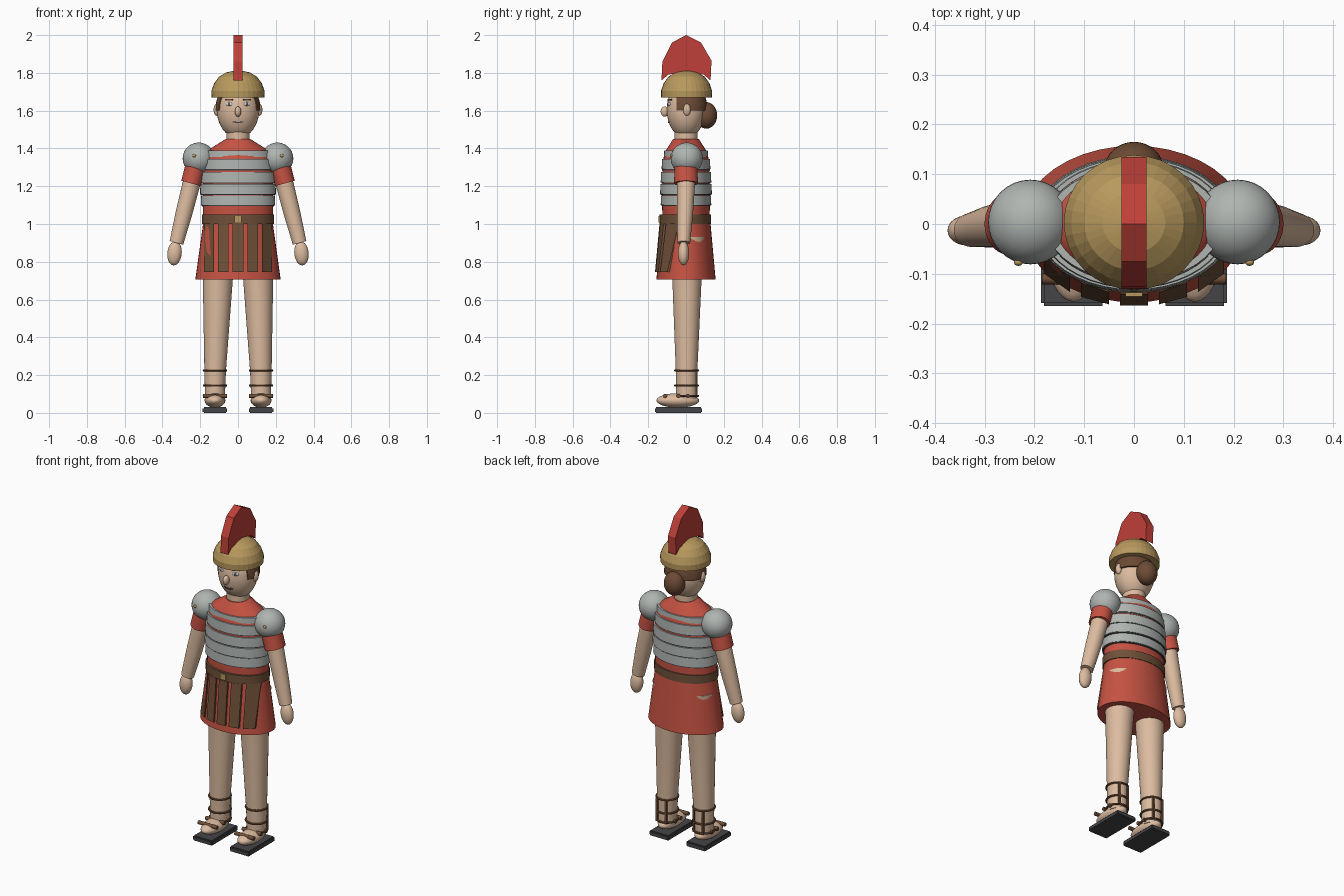
import bpy
import bmesh
import math
from mathutils import Matrix, Vector

cube = bpy.data.objects.get("Cube")
if cube:
    bpy.data.objects.remove(cube, do_unlink=True)


def material(name, *rgb):
    m = bpy.data.materials.new(name)
    m.use_nodes = True
    m.diffuse_color = (*rgb, 1)
    m.node_tree.nodes["Principled BSDF"].inputs["Base Color"].default_value = (*rgb, 1)
    return m


SKIN = material("skin", 0.72, 0.50, 0.35)
TUNIC = material("tunic red", 0.56, 0.085, 0.055)
CREST = material("crest red", 0.52, 0.05, 0.04)
STEEL = material("steel", 0.43, 0.46, 0.44)
BRASS = material("brass", 0.48, 0.32, 0.11)
LEATHER = material("leather", 0.16, 0.08, 0.04)
HAIR = material("hair brown", 0.15, 0.07, 0.035)
DARK = material("dark grey", 0.06, 0.06, 0.065)
WHITE = material("eye white", 0.75, 0.75, 0.75)
BLUE = material("iris blue", 0.08, 0.14, 0.25)


def finish(name, bm, mat, smooth=True):
    bmesh.ops.recalc_face_normals(bm, faces=bm.faces)
    me = bpy.data.meshes.new(name)
    bm.to_mesh(me)
    bm.free()
    me.materials.append(mat)
    if smooth:
        for p in me.polygons:
            p.use_smooth = True
        me.set_sharp_from_angle(angle=math.radians(35))
    ob = bpy.data.objects.new(name, me)
    bpy.context.collection.objects.link(ob)
    return ob


def loft(name, rings, mat, tilt=0, seg=40, smooth=True):
    """Closed tube through elliptical rings (x, y, z, rx, ry)."""
    bm = bmesh.new()
    rot = Matrix.Rotation(tilt, 3, 'Y')
    loops = []
    for x, y, z, rx, ry in rings:
        angles = [math.tau * i / seg for i in range(seg)]
        loops.append([bm.verts.new(Vector((x, y, z)) + rot @ Vector(
            (rx * math.cos(a), ry * math.sin(a), 0))) for a in angles])
    for a, b in zip(loops, loops[1:]):
        for i in range(seg):
            j = (i + 1) % seg
            bm.faces.new((a[i], a[j], b[j], b[i]))
    bm.faces.new(loops[0])
    bm.faces.new(loops[-1])
    return finish(name, bm, mat, smooth)


def place(loc, size, rot):
    return Matrix.LocRotScale(Vector(loc), rot, Vector(size))


def ball_mesh(loc, size, rot=None):
    bm = bmesh.new()
    bmesh.ops.create_uvsphere(bm, u_segments=32, v_segments=20, radius=1,
                              matrix=place(loc, size, rot))
    return bm


def ball(name, loc, size, mat, rot=None):
    return finish(name, ball_mesh(loc, size, rot), mat)


def box(name, loc, size, mat, rot=None, bevel=0):
    bm = bmesh.new()
    bmesh.ops.create_cube(bm, size=1, matrix=place(loc, size, rot))
    if bevel:
        bmesh.ops.bevel(bm, geom=bm.edges[:], offset=bevel, segments=2, affect='EDGES')
    return finish(name, bm, mat, False)


def ring(name, loc, rx, ry, thick, mat):
    """Torus-like strap around a limb."""
    bm = bmesh.new()
    n, k = 32, 8
    rows = []
    for i in range(n):
        a = math.tau * i / n
        row = []
        for j in range(k):
            t = math.tau * j / k
            d = thick * math.cos(t)
            row.append(bm.verts.new((loc[0] + (rx + d) * math.cos(a),
                                     loc[1] + (ry + d) * math.sin(a),
                                     loc[2] + thick * math.sin(t))))
        rows.append(row)
    for i in range(n):
        p, q = rows[i], rows[(i + 1) % n]
        for j in range(k):
            m = (j + 1) % k
            bm.faces.new((p[j], q[j], q[m], p[m]))
    return finish(name, bm, mat)


def zrot(a):
    return Matrix.Rotation(a, 3, 'Z').to_quaternion()


# Tunic, skirt and belt
loft("tunic", [(0, 0, 0.99, 0.183, 0.125), (0, 0, 1.10, 0.187, 0.126),
               (0, 0, 1.30, 0.185, 0.125), (0, 0, 1.375, 0.172, 0.115),
               (0, 0, 1.40, 0.145, 0.10), (0, 0, 1.45, 0.065, 0.068)], TUNIC)
SKIRT_TOP, SKIRT_LOW = (1.0, 0.185, 0.13), (0.705, 0.226, 0.157)
loft("skirt", [(0, 0, *SKIRT_LOW), (0, 0, *SKIRT_TOP)], TUNIC)
loft("belt", [(0, -0.003, 1.0, 0.191, 0.136), (0, -0.003, 1.05, 0.191, 0.136)], LEATHER)
box("belt_buckle", (0, -0.14, 1.025), (0.035, 0.012, 0.035), BRASS)


def skirt_y(x, z):
    t = (SKIRT_TOP[0] - z) / (SKIRT_TOP[0] - SKIRT_LOW[0])
    a, b = (p + (q - p) * t for p, q in zip(SKIRT_TOP[1:], SKIRT_LOW[1:]))
    return -b * math.sqrt(1 - (x / a) ** 2)


# Leather strips hanging over the front of the skirt
for i in range(-2, 3):
    x = i * 0.078
    bm = bmesh.new()
    bmesh.ops.create_cube(bm, size=1)
    for v in bm.verts:
        front = 0.012 if v.co.y < 0 else -0.008
        v.co.x = x + v.co.x * 0.056
        v.co.x = max(-0.181, min(0.181, v.co.x))
        v.co.z = 0.745 if v.co.z < 0 else 1.0
        v.co.y = skirt_y(v.co.x, v.co.z) - front
    finish("skirt_strip", bm, LEATHER, False)

# Segmented cuirass
BANDS = [(1.10, 1.152, 0.197, 0.134), (1.16, 1.213, 0.201, 0.137),
         (1.221, 1.276, 0.198, 0.134), (1.29, 1.345, 0.189, 0.129),
         (1.355, 1.388, 0.178, 0.117)]
for low, high, a, b in BANDS:
    loft("armour_band", [(0, 0, low, a, b), (0, 0, high, a - 0.002, b - 0.002)], STEEL)
    loft("band_trim", [(0, 0, low - 0.006, a - 0.003, b - 0.003),
                       (0, 0, low + 0.001, a - 0.003, b - 0.003)], DARK)

# Neck, head and face
loft("neck", [(0, 0, 1.40, 0.062, 0.062), (0, 0, 1.52, 0.062, 0.062)], SKIN)
ball("head", (0, 0, 1.605), (0.112, 0.102, 0.15), SKIN)
ball("nose", (0, -0.113, 1.595), (0.017, 0.021, 0.027), SKIN)


def face_y(x, z):
    return -0.102 * math.sqrt(1 - (x / 0.112) ** 2 - ((z - 1.605) / 0.15) ** 2)


for s in (1, -1):
    turn = zrot(s * 0.45)
    x = s * 0.047
    y = face_y(x, 1.635)
    ball("eye", (x, y, 1.635), (0.018, 0.005, 0.01), WHITE, turn)
    ball("iris", (x, y - 0.003, 1.635), (0.008, 0.004, 0.008), BLUE, turn)
    ball("pupil", (x, y - 0.006, 1.635), (0.004, 0.002, 0.004), DARK, turn)
    box("eyebrow", (x, face_y(x, 1.658), 1.658), (0.042, 0.009, 0.008), HAIR, turn)
    ball("ear", (s * 0.113, 0.005, 1.605), (0.016, 0.02, 0.032), SKIN)
    box("mouth_corner", (s * 0.021, face_y(0.021, 1.542), 1.541),
        (0.014, 0.008, 0.005), DARK, zrot(s * 0.2))
box("mouth", (0, face_y(0, 1.537), 1.537), (0.034, 0.008, 0.005), DARK)

# Hair: larger shell trimmed below and in front, plus a bun
bm = ball_mesh((0, 0.006, 1.605), (0.12, 0.108, 0.15))
for co, no in (((0, 0, 1.60), (0, 0, -1)), ((0, -0.05, 0), (0, -1, 0))):
    cut = bmesh.ops.bisect_plane(bm, geom=bm.verts[:] + bm.edges[:] + bm.faces[:],
                                 plane_co=co, plane_no=no, clear_outer=True)
    rim = [e for e in cut["geom_cut"] if isinstance(e, bmesh.types.BMEdge)]
    bmesh.ops.edgenet_fill(bm, edges=rim)
finish("hair", bm, HAIR)
ball("hair_bun", (0, 0.108, 1.575), (0.06, 0.057, 0.07), HAIR)

# Helmet dome and crest
loft("helmet", [(0, 0.003, z, r, r * 0.96) for z, r in (
    (1.67, 0.14), (1.705, 0.141), (1.745, 0.126), (1.78, 0.1),
    (1.802, 0.063), (1.812, 0.02))], BRASS, seg=32, smooth=False)
OUTLINE = [(-0.13, 1.76), (-0.125, 1.86), (-0.075, 1.96), (0, 2.0), (0.08, 1.96),
           (0.135, 1.865), (0.13, 1.76), (0.095, 1.79), (0, 1.81), (-0.095, 1.79)]
bm = bmesh.new()
face = bm.faces.new([bm.verts.new((-0.025, y, z)) for y, z in OUTLINE])
side = bmesh.ops.extrude_face_region(bm, geom=[face])
bmesh.ops.translate(bm, vec=(0.05, 0, 0),
                    verts=[v for v in side["geom"] if isinstance(v, bmesh.types.BMVert)])
finish("helmet_crest", bm, CREST, False)

# Arms and legs on both sides
for s in (1, -1):
    tilt = -s * 0.27
    ball("shoulder_guard", (s * 0.208, 0.004, 1.347), (0.085, 0.085, 0.084), STEEL)
    ball("shoulder_stud", (s * 0.232, -0.077, 1.362), (0.009, 0.007, 0.009), BRASS)
    loft("sleeve", [(s * 0.213, 0, 1.34, 0.058, 0.06),
                    (s * 0.248, 0, 1.215, 0.054, 0.063)], TUNIC, tilt)
    loft("arm", [(s * 0.235, 0, 1.26, 0.046, 0.047), (s * 0.25, 0, 1.20, 0.047, 0.047),
                 (s * 0.288, -0.005, 1.05, 0.044, 0.042),
                 (s * 0.326, -0.012, 0.90, 0.037, 0.034)], SKIN, tilt)
    ball("hand", (s * 0.336, -0.013, 0.845), (0.038, 0.03, 0.064), SKIN,
         Matrix.Rotation(-s * 0.1, 3, 'Y').to_quaternion())

    loft("leg", [(s * 0.122, 0.003, 0.07, 0.052, 0.055),
                 (s * 0.121, 0.003, 0.22, 0.057, 0.057),
                 (s * 0.107, 0.005, 0.70, 0.079, 0.077),
                 (s * 0.1, 0.012, 0.93, 0.093, 0.093)], SKIN)
    ball("foot", (s * 0.122, -0.043, 0.066), (0.055, 0.113, 0.038), SKIN)
    box("sandal_sole", (s * 0.122, -0.04, 0.015), (0.13, 0.25, 0.03), DARK, bevel=0.006)
    for z in (0.09, 0.145, 0.225):
        ring("ankle_strap", (s * 0.122, 0.003, z), 0.059, 0.06, 0.006, LEATHER)
    for dx in (-0.03, 0.03):
        box("heel_strap", (s * 0.122 + dx, 0.057, 0.157), (0.012, 0.01, 0.14), LEATHER)
    for y in (-0.11, -0.04, 0.01):
        strap = Matrix.Rotation(math.pi / 2, 3, 'Y').to_quaternion()
        bm = bmesh.new()
        bmesh.ops.create_cone(bm, cap_ends=True, segments=12, radius1=0.011,
                              radius2=0.011, depth=0.126,
                              matrix=place((s * 0.122, y, 0.09), (1, 1, 1), strap))
        finish("foot_strap", bm, LEATHER)
